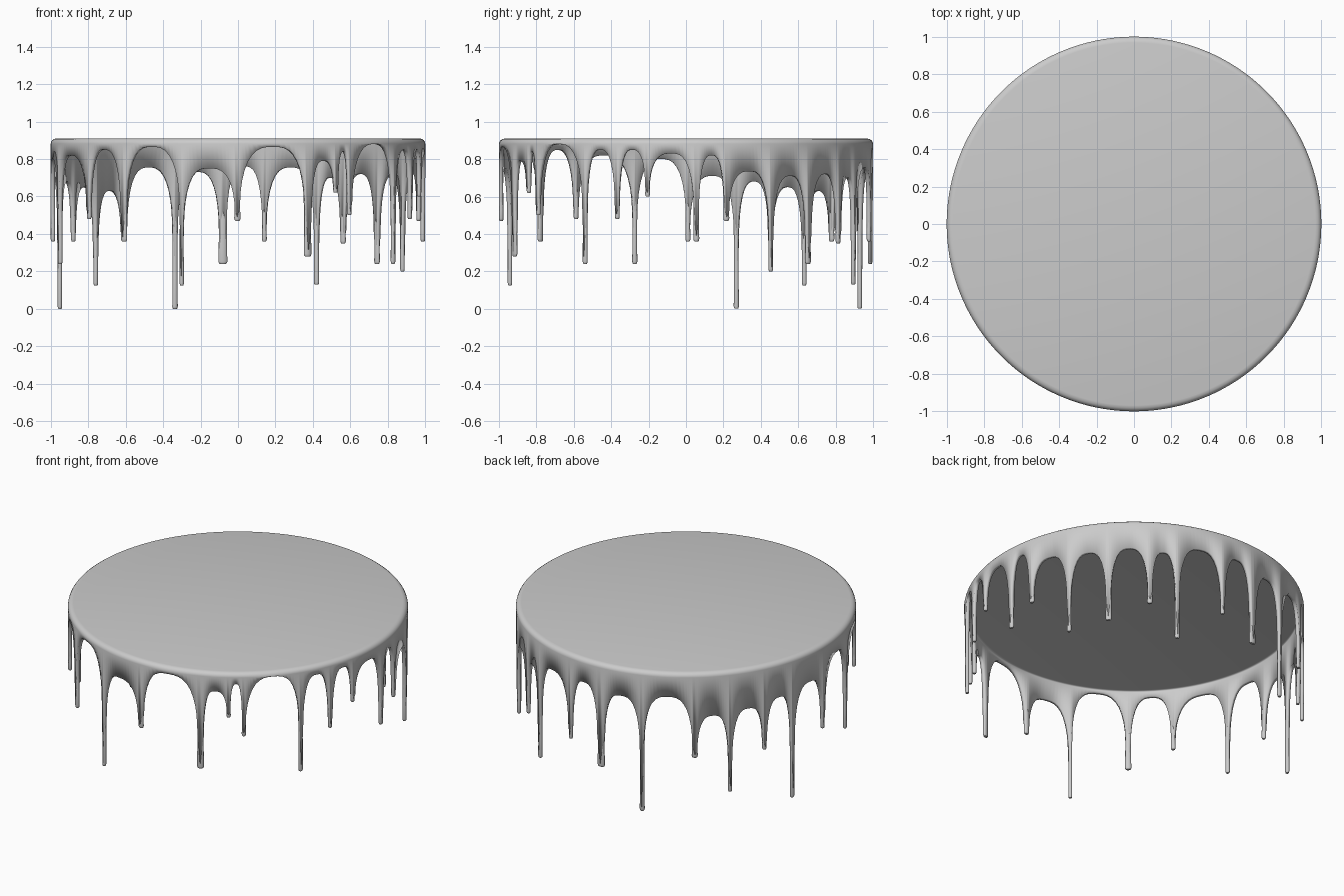
import bpy, bmesh, math
from math import sin, cos, pi, radians

if "Cube" in bpy.data.objects:
    bpy.data.objects.remove(bpy.data.objects["Cube"])

TOP = 0.91
# each drip: angle in degrees, tip height, half width, height of the arch that follows it
DRIPS = [
    (3.2, .36, .015, .82), (12.6, .47, .015, .735), (27.3, .20, .012, .71),
    (41.3, .24, .017, .72), (55.4, .35, .015, .70), (64.9, .13, .014, .755),
    (81.8, .36, .012, .76), (94.7, .24, .023, .73), (109.9, 0.0, .014, .755),
    (128.0, .36, .017, .63), (140.2, .125, .012, .65), (152.8, .36, .013, .68),
    (164.2, 0.0, .013, .71), (179.4, .36, .013, .80), (196.1, .24, .013, .82),
    (216.5, .48, .013, .85), (232.0, .36, .018, .865), (252.3, .125, .011, .75),
    (269.8, .47, .016, .865), (292.1, .28, .020, .79), (301.8, .62, .012, .84),
    (307.0, .50, .012, .88), (326.9, .24, .013, .85), (338.2, .48, .012, .85),
    (348.0, .60, .012, .83),
]


def depth(peak, tip):
    return min(0.31, 0.8 * (peak - tip))


def finish(name, bm):
    bmesh.ops.recalc_face_normals(bm, faces=bm.faces)
    me = bpy.data.meshes.new(name)
    bm.to_mesh(me)
    bm.free()
    ob = bpy.data.objects.new(name, me)
    bpy.context.collection.objects.link(ob)
    bpy.ops.object.select_all(action='DESELECT')
    ob.select_set(True)
    bpy.context.view_layer.objects.active = ob
    bpy.ops.object.shade_smooth_by_angle(angle=radians(40))
    return ob


# Hem line: a flat-topped arch between each pair of drips
hem = []
N = 9
for i, (a, tip, w, peak) in enumerate(DRIPS):
    b, tip2, w2, _ = DRIPS[(i + 1) % len(DRIPS)]
    a0, a1 = radians(a), radians(b + (360 if b < a else 0))
    hem.append((a0, tip + 0.02))
    lo, hi = a0 + w * 0.9, a1 - w2 * 0.9
    for k in range(-N, N + 1):
        t = sin(pi / 2 * k / N)
        d = depth(peak, tip if t < 0 else tip2)
        z = peak - d * (1 - math.sqrt(max(0, 1 - abs(t) ** 3)))
        hem.append(((lo + hi) / 2 + t * (hi - lo) / 2, z))

# Icing sheet: flat top, rounded rim, skirt down to the hem
RIM = [(.968, TOP), (.982, .907), (.992, .900), (.998, .891), (1.0, .882)]
bm = bmesh.new()
cols = []
for a, z in hem:
    pts = RIM + [(1.0, min(z, .881))]
    cols.append([bm.verts.new((r * cos(a), r * sin(a), h)) for r, h in pts])
for i, c in enumerate(cols):
    n = cols[(i + 1) % len(cols)]
    for j in range(len(c) - 1):
        bm.faces.new((c[j], c[j + 1], n[j + 1], n[j]))
bm.faces.new([c[0] for c in cols])
sheet = finish("icing_sheet", bm)
sol = sheet.modifiers.new("thickness", 'SOLIDIFY')
sol.thickness = 0.022
sol.offset = -1

# Drips: slim rounded runs, a little fuller at the tip, merging into the skirt
bm = bmesh.new()
SEG = 14
for i, (a, tip, w, peak) in enumerate(DRIPS):
    before = DRIPS[i - 1][3]
    join = max(peak - depth(peak, tip), before - depth(before, tip))
    top = min(join + 0.10, min(peak, before) - 0.02)
    span = top - tip
    rings = [(tip, .70, .70), (tip + .004, .92, .9), (tip + .013, 1.08, 1),
             (tip + .3 * span, .97, 1), (tip + .7 * span, .95, 1), (top, .9, .75)]
    ang = radians(a)
    loops = []
    for z, fw, ft in rings:
        loop = []
        for k in range(SEG):
            q = 2 * pi * k / SEG
            r = 0.988 + 0.012 * ft * cos(q)
            s = w * fw * sin(q)
            loop.append(bm.verts.new((r * cos(ang) - s * sin(ang),
                                      r * sin(ang) + s * cos(ang), z)))
        loops.append(loop)
    for p, n in zip(loops, loops[1:]):
        for k in range(SEG):
            m = (k + 1) % SEG
            bm.faces.new((p[k], p[m], n[m], n[k]))
    bm.faces.new(loops[0][::-1])
    bm.faces.new(loops[-1])
finish("icing_drips", bm)
